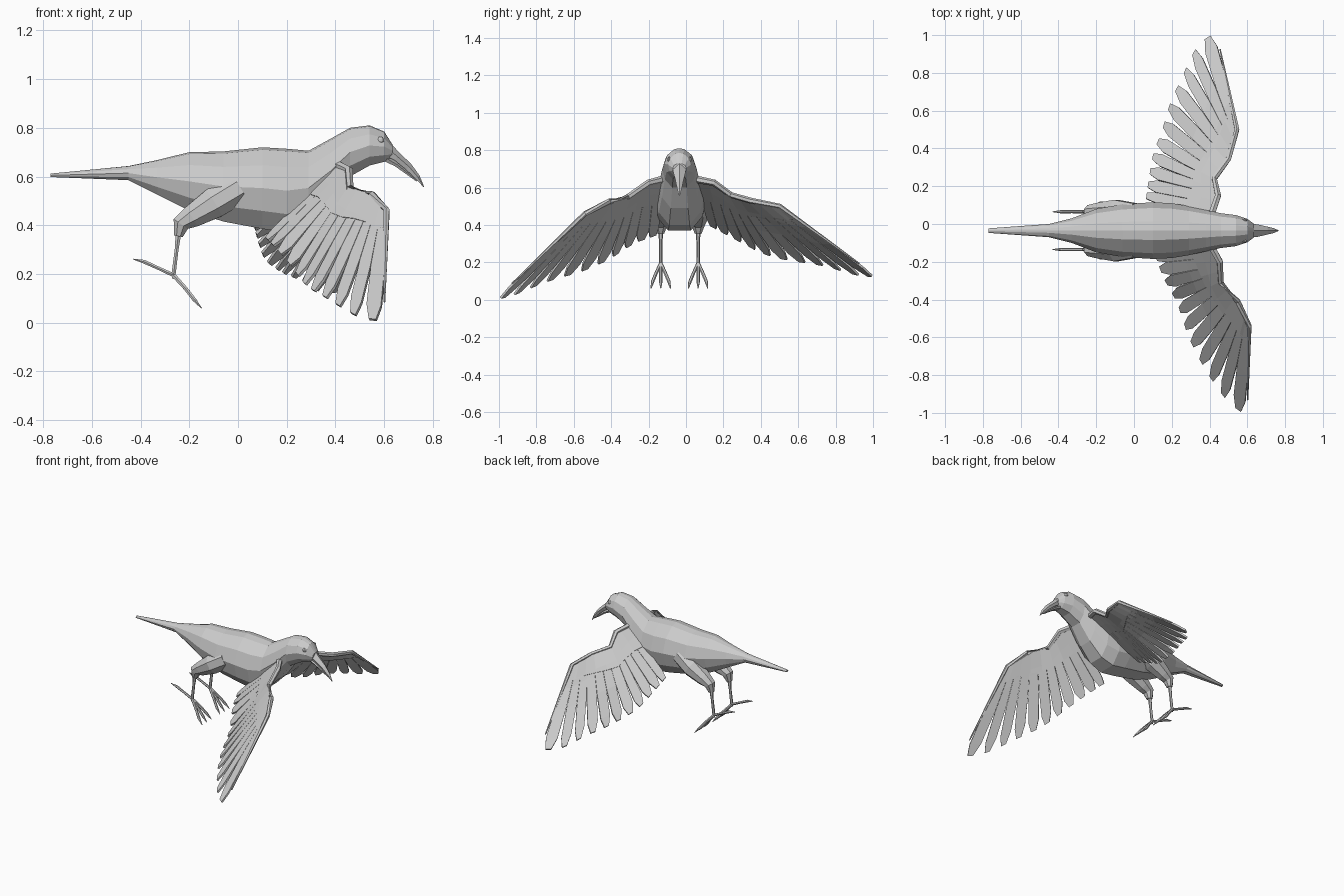
import bpy, bmesh, math
from mathutils import Vector

if "Cube" in bpy.data.objects:
    bpy.data.objects.remove(bpy.data.objects["Cube"])

CY = -0.035  # body centre line in y

grey = bpy.data.materials.new("plain grey")
grey.diffuse_color = (0.6, 0.6, 0.6, 1)
grey.use_nodes = True
grey.node_tree.nodes["Principled BSDF"].inputs["Base Color"].default_value = grey.diffuse_color


def finish(bm, name):
    bmesh.ops.recalc_face_normals(bm, faces=bm.faces)
    me = bpy.data.meshes.new(name)
    bm.to_mesh(me)
    bm.free()
    me.materials.append(grey)
    ob = bpy.data.objects.new(name, me)
    bpy.context.collection.objects.link(ob)
    return ob


def loft(bm, rings):
    rows = [[bm.verts.new(p) for p in r] for r in rings]
    n = len(rows[0])
    for a, b in zip(rows, rows[1:]):
        for i in range(n):
            bm.faces.new((a[i], a[(i + 1) % n], b[(i + 1) % n], b[i]))
    bm.faces.new(rows[0])
    bm.faces.new(rows[-1])


def tube(bm, pts, radii, sides=6):
    pts = [Vector(p) for p in pts]
    rings = []
    for i, (p, r) in enumerate(zip(pts, radii)):
        d = (pts[min(i + 1, len(pts) - 1)] - pts[max(i - 1, 0)]).normalized()
        ref = Vector((0, 1, 0)) if abs(d.y) < 0.8 else Vector((0, 0, 1))
        u = d.cross(ref).normalized()
        v = d.cross(u)
        rings.append([p + r * (math.cos(a) * u + math.sin(a) * v)
                      for a in (math.tau * (k + 0.5) / sides for k in range(sides))])
    loft(bm, rings)


def along(pts, t):
    """Point at length fraction t of a polyline."""
    pts = [Vector(p) for p in pts]
    lens = [(b - a).length for a, b in zip(pts, pts[1:])]
    d = t * sum(lens)
    for a, b, l in zip(pts, pts[1:], lens):
        if d <= l:
            return a.lerp(b, d / l)
        d -= l
    return pts[-1]


# body with tail, neck and head: x, top z, bottom z, half width
SECTION = [(0.42, 0), (0.85, 0.22), (1, 0.5), (0.8, 0.78), (0.33, 0.97), (0, 1),
           (-0.33, 0.97), (-0.8, 0.78), (-1, 0.5), (-0.85, 0.22), (-0.42, 0)]
BODY = [(-.77, .612, .598, .012), (-.45, .643, .585, .035), (-.33, .668, .525, .065),
        (-.2, .70, .46, .115), (-.06, .703, .415, .14), (.1, .72, .385, .15),
        (.2, .714, .37, .145), (.29, .706, .40, .13), (.38, .755, .49, .11),
        (.46, .80, .60, .092), (.54, .81, .645, .082), (.6, .785, .66, .062),
        (.635, .73, .68, .036)]
bm = bmesh.new()
loft(bm, [[(x, CY + w * s, b + (t - b) * f) for s, f in SECTION] for x, t, b, w in BODY])
finish(bm, "body")


# beak, two hooked halves
def beak_half(name, rows):
    bm = bmesh.new()
    loft(bm, [[(xt, CY, zt), (xt * .6 + xb * .4, CY + w, zt * .5 + zb * .5), (xb, CY + w * .7, zb),
               (xb, CY - w * .7, zb), (xt * .6 + xb * .4, CY - w, zt * .5 + zb * .5)]
              for xt, zt, xb, zb, w in rows])
    finish(bm, name)


beak_half("upper_beak", [(.625, .74, .60, .69, .036), (.66, .70, .645, .665, .033),
                         (.71, .653, .69, .628, .022), (.745, .605, .73, .59, .013),
                         (.765, .556, .760, .558, .003)])
beak_half("lower_beak", [(.61, .69, .60, .663, .03), (.66, .655, .645, .642, .025),
                         (.74, .585, .732, .58, .006)])

# eyes
for s, side in ((-1, "right"), (1, "left")):
    bm = bmesh.new()
    bmesh.ops.create_uvsphere(bm, u_segments=8, v_segments=5, radius=0.015)
    bmesh.ops.scale(bm, vec=(1, .6, 1), verts=bm.verts)
    bmesh.ops.translate(bm, vec=(.585, CY + s * .055, .75), verts=bm.verts)
    finish(bm, side + "_eye")

    # thigh
    y = CY + s * 0.1
    bm = bmesh.new()
    tube(bm, [(-.0, y - s * .02, .55), (-.1, y, .49), (-.19, y, .435), (-.235, y, .405), (-.245, y, .355)],
         [.07, .068, .05, .038, .02], 8)
    finish(bm, side + "_thigh")

    # shin and toes
    ankle = (-.265, y, .195)
    bm = bmesh.new()
    tube(bm, [(-.243, y, .38), (-.252, y, .3), ankle, (-.262, y, .18)], [.014, .009, .010, .008])
    for dy in (-.052, 0, .052):
        tube(bm, [ankle, (-.215, y + dy * .5, .14), (-.18, y + dy * .85, .095), (-.15, y + dy, .06)],
             [.010, .009, .009, .002])
    tube(bm, [ankle, (-.33, y, .225), (-.385, y, .25), (-.43, y, .261)], [.009, .008, .009, .002])
    finish(bm, side + "_foot")


# wing: fan of feathers between the arm line and the line of feather tips
def wing(side, arm, tips, count=11):
    def bound(j):
        t = j / count
        return along(arm, t ** 0.9), along(tips, t ** 1.2)

    bm = bmesh.new()
    for k in range(count):
        (r0, t0), (r1, t1) = bound(k), bound(k + 1)
        axis_r, axis_t = (r0 + r1) / 2, (t0 + t1) / 2
        rows = []
        for f, limit in ((0, 1), (.3, .06), (.55, .045), (.9, .037), (1.03, .018)):
            c = axis_r.lerp(axis_t, f)
            half = r1.lerp(t1, f) - c
            w = min(half.length * .97, limit)
            half = half.normalized() * w
            rows.append((bm.verts.new(c - half), bm.verts.new(c + half)))
        for a, b in zip(rows, rows[1:]):
            bm.faces.new((a[0], a[1], b[1], b[0]))
    # keep every feather facing upward before it is thickened
    for f in bm.faces:
        f.normal_update()
        if f.normal.z < 0:
            f.normal_flip()
    me = bpy.data.meshes.new(side + "_wing_feathers")
    bm.to_mesh(me)
    bm.free()
    me.materials.append(grey)
    ob = bpy.data.objects.new(me.name, me)
    bpy.context.collection.objects.link(ob)
    mod = ob.modifiers.new("thickness", 'SOLIDIFY')
    mod.thickness = 0.012
    mod.offset = 0

    # arm along the leading edge and skin covering the feather roots
    bm = bmesh.new()
    edge = [Vector(p) for p in arm] + [Vector(arm[-1]).lerp(Vector(tips[-1]), .85)]
    tube(bm, edge, [.02, .018, .016, .016, .014, .004])
    finish(bm, side + "_wing_arm")
    bm = bmesh.new()
    rows = []
    for k in range(9):
        r, t = bound(k * count / 8)
        rows.append([bm.verts.new(r.lerp(t, f)) for f in (0, .22, .42 - .03 * k)])
    for a, b in zip(rows, rows[1:]):
        for i in range(2):
            bm.faces.new((a[i], a[i + 1], b[i + 1], b[i]))
    skin = finish(bm, side + "_wing_coverts")
    mod = skin.modifiers.new("thickness", 'SOLIDIFY')
    mod.thickness = 0.018
    mod.offset = 0


wing("right",
     [(.41, -.12, .645), (.455, -.2, .625), (.46, -.31, .55), (.55, -.41, .525), (.61, -.54, .46)],
     [(.12, -.15, .36), (.17, -.29, .31), (.245, -.42, .22), (.285, -.56, .16),
      (.36, -.72, .12), (.46, -.875, .055), (.53, -.96, .02), (.60, -1.0, .02)])
wing("left",
     [(.41, .05, .645), (.445, .15, .625), (.425, .24, .56), (.50, .345, .53), (.545, .50, .50)],
     [(.075, .12, .41), (.10, .29, .32), (.115, .38, .27), (.165, .49, .23), (.20, .635, .21),
      (.26, .75, .19), (.31, .875, .15), (.37, .97, .13), (.44, 1.0, .14)])
